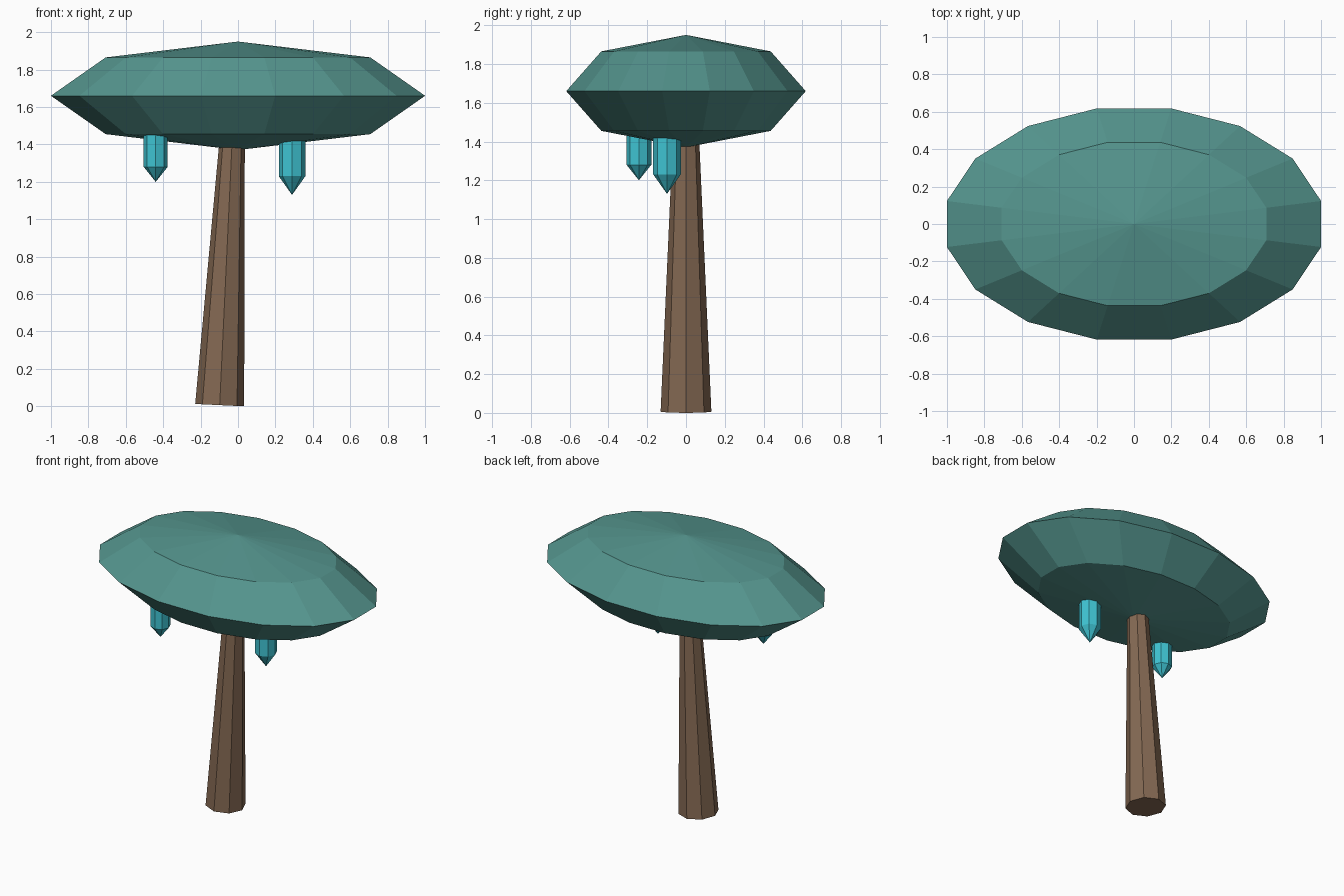
import bpy
from math import pi, radians, sin, cos

if "Cube" in bpy.data.objects:
    bpy.data.objects.remove(bpy.data.objects["Cube"])


def material(name, rgb):
    mat = bpy.data.materials.new(name)
    mat.diffuse_color = (*rgb, 1)
    mat.use_nodes = True
    mat.node_tree.nodes["Principled BSDF"].inputs["Base Color"].default_value = mat.diffuse_color
    return mat


leaf = material("teal_leaf", (0.09, 0.30, 0.27))
bark = material("brown_bark", (0.23, 0.14, 0.085))
glow = material("cyan_pod", (0.05, 0.55, 0.65))


def finish(name, mat):
    obj = bpy.context.object
    obj.name = name
    obj.data.materials.append(mat)
    return obj


# Canopy: flattened faceted ellipsoid
bpy.ops.mesh.primitive_uv_sphere_add(segments=16, ring_count=4, radius=1,
                                     location=(0, 0, 1.66),
                                     rotation=(0, 0, pi / 16))
canopy = finish("canopy", leaf)
bpy.ops.object.transform_apply(location=False, rotation=True, scale=False)
canopy.scale = (1.02, 0.63, 0.29)
bpy.ops.object.transform_apply(location=False, rotation=False, scale=True)

# Trunk: tapered and leaning, with its lowest base corner on the ground
tilt, length, base_r = radians(2.7), 1.5, 0.131
bpy.ops.mesh.primitive_cone_add(
    vertices=8, radius1=base_r, radius2=0.064, depth=length,
    location=(-0.098 + sin(tilt) * length / 2, 0,
              base_r * sin(tilt) + cos(tilt) * length / 2),
    rotation=(0, tilt, 0))
finish("trunk", bark)


# Hanging pods: a straight body with a pointed tip
def pod(name, x, y, radius, top, shoulder, tip):
    bpy.ops.mesh.primitive_cylinder_add(
        vertices=8, radius=radius, depth=top - shoulder,
        location=(x, y, (top + shoulder) / 2))
    finish(name + "_body", glow)
    bpy.ops.mesh.primitive_cone_add(
        vertices=8, radius1=radius, radius2=0, depth=shoulder - tip,
        location=(x, y, (shoulder + tip) / 2), rotation=(pi, 0, 0))
    finish(name + "_tip", glow)


pod("left_pod", -0.44, -0.243, 0.064, 1.48, 1.28, 1.20)
pod("right_pod", 0.289, -0.098, 0.071, 1.46, 1.23, 1.13)
